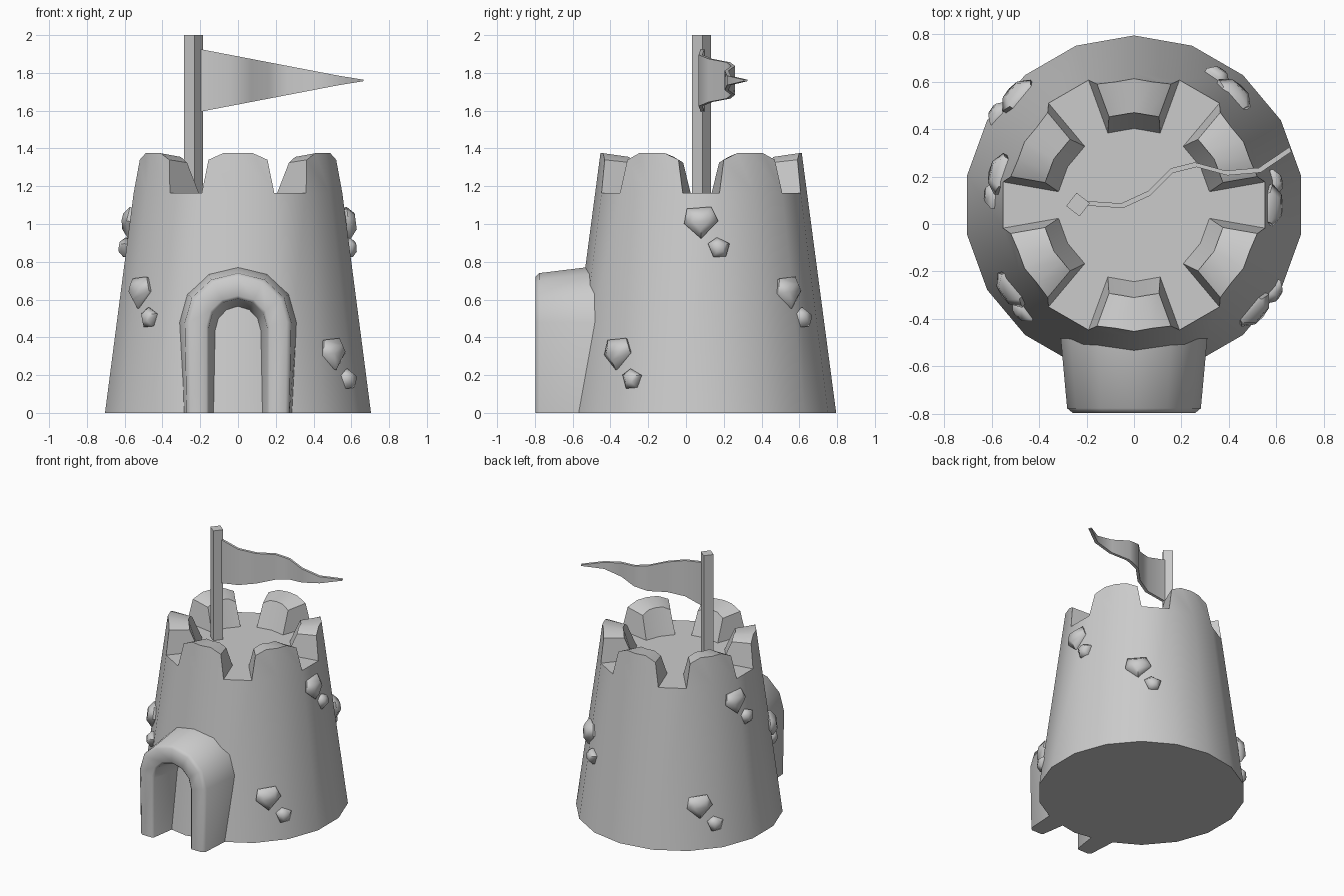
import bpy, bmesh
from math import radians, sin, cos, pi
from mathutils import Vector, Matrix

cube = bpy.data.objects.get("Cube")
if cube:
    bpy.data.objects.remove(cube, do_unlink=True)

CY = 0.08                        # tower axis
R_BASE, R_TOP, H_TOP, DECK = 0.715, 0.533, 1.375, 1.165

stone = bpy.data.materials.new("warm_grey_stone")
GREY = (0.6, 0.6, 0.6, 1)
stone.diffuse_color = GREY
stone.use_nodes = True
stone.node_tree.nodes["Principled BSDF"].inputs["Base Color"].default_value = GREY


def finish(name, bm, angle=30):
    bmesh.ops.recalc_face_normals(bm, faces=bm.faces[:])
    mesh = bpy.data.meshes.new(name)
    bm.to_mesh(mesh)
    bm.free()
    mesh.materials.append(stone)
    mesh.shade_smooth()
    mesh.set_sharp_from_angle(angle=radians(angle))
    obj = bpy.data.objects.new(name, mesh)
    bpy.context.collection.objects.link(obj)
    return obj


def polar(r, deg, z):
    return Vector((r * cos(radians(deg)), CY + r * sin(radians(deg)), z))


def radius(z):
    return R_BASE + (R_TOP - R_BASE) * z / H_TOP


def on_facet(r, mid, off):
    """Radius of a flat 20 degree facet at an offset from its corner."""
    return r * cos(radians(10)) / cos(radians(10 - abs(off)))


# Tower with battlements in one shell
bm = bmesh.new()
base = [bm.verts.new(polar(R_BASE, 10 + 20 * i, 0)) for i in range(18)]
rim = [bm.verts.new(polar(radius(DECK), 10 + 20 * i, DECK)) for i in range(18)]
bm.faces.new(base)
for i in range(18):
    j = (i + 1) % 18
    bm.faces.new((base[i], base[j], rim[j], rim[i]))

deck = []
for k in range(6):
    mid = 30 + 60 * k
    ob = rim[3 * k:3 * k + 3]
    ib = [bm.verts.new(polar(0.323, mid + a, DECK)) for a in (-20, 0, 20)]
    ot, it = [], []
    for a, zo, zi in ((-17, 1.34, 1.325), (-8.6, H_TOP, 1.355), (0, H_TOP, 1.355),
                      (8.6, H_TOP, 1.355), (17, 1.34, 1.325)):
        ot.append(bm.verts.new(polar(on_facet(radius(zo), mid, a), mid + a, zo)))
        it.append(bm.verts.new(polar(on_facet(0.39, mid, a), mid + a * 0.93, zi)))
    for b, t in ((ob, ot), (ib, it)):
        bm.faces.new((b[0], b[1], t[2], t[1], t[0]))
        bm.faces.new((b[1], b[2], t[4], t[3], t[2]))
    for n in range(4):
        bm.faces.new((ot[n], ot[n + 1], it[n + 1], it[n]))
    for e in (0, -1):
        bm.faces.new((ob[e], ot[e], it[e], ib[e]))
    deck += [ob[0], *ib, ob[2]]
bm.faces.new(deck)
finish("tower", bm, 28)

# Door arch: nested arch outlines, from the inside of the opening round to the outside
bm = bmesh.new()
rings = []
for foot, half, spring, top, y in (
        (0.11, 0.11, 0.43, 0.55, -0.48), (0.155, 0.155, 0.45, 0.605, -0.785),
        (0.168, 0.168, 0.46, 0.62, -0.797), (0.25, 0.258, 0.48, 0.72, -0.797),
        (0.272, 0.282, 0.48, 0.74, -0.777), (0.293, 0.312, 0.48, 0.78, -0.45)):
    pts = [(foot, 0)]
    pts += [(half * cos(pi * i / 6), spring + (top - spring) * sin(pi * i / 6)) for i in range(7)]
    pts.append((-foot, 0))
    rings.append([bm.verts.new((x, y, z)) for x, z in pts])
for r, ring in enumerate(rings):
    nxt = rings[(r + 1) % len(rings)]
    for i in range(len(ring) - 1):
        bm.faces.new((ring[i], ring[i + 1], nxt[i + 1], nxt[i]))
for end in (0, -1):
    bm.faces.new([ring[end] for ring in rings])
finish("door_arch", bm, 50)

# Flag pole
bm = bmesh.new()
bmesh.ops.create_cube(bm, size=1, matrix=Matrix.Translation((-0.236, 0.082, (DECK + 2) / 2))
                      @ Matrix.Rotation(radians(-38), 4, "Z")
                      @ Matrix.Diagonal((0.071, 0.071, 2 - DECK, 1)))
finish("flag_pole", bm)

# Waving pennant, tapering to a point
bm = bmesh.new()
path = [(-0.21, 0.088), (-0.05, 0.077), (0.065, 0.13), (0.16, 0.225),
        (0.26, 0.25), (0.39, 0.215), (0.53, 0.227), (0.66, 0.315)]
loops = []
for x, y in path:
    h = max(0.004, 0.163 * (0.66 - x) / 0.85)
    loops.append([bm.verts.new((x + s * 0.004, y - s * 0.01, 1.76 + v * h))
                  for s, v in ((-1, -1), (-1, 1), (1, 1), (1, -1))])
for a, b in zip(loops, loops[1:]):
    for i in range(4):
        j = (i + 1) % 4
        bm.faces.new((a[i], a[j], b[j], b[i]))
bm.faces.new(loops[0])
bm.faces.new(loops[-1])
finish("pennant", bm, 45)

# Loose wall stones, in pairs of a large and a small one
LARGE = [(-0.075, 0.07), (0.053, 0.08), (0.09, 0.005), (0, -0.09), (-0.09, -0.01)]
SMALL = [(-0.058, 0.02), (-0.01, 0.053), (0.058, 0.02), (0.037, -0.048), (-0.03, -0.053)]


def wall_stone(name, outline, deg, z, depth):
    bm = bmesh.new()
    out = Vector((cos(radians(deg)), sin(radians(deg)), (R_BASE - R_TOP) / H_TOP)).normalized()
    side = Vector((-sin(radians(deg)), cos(radians(deg)), 0))
    up = out.cross(side)
    centre = polar(radius(z) - 0.008, deg, z)
    layers = []
    for scale, d in ((0.85, -0.03), (1, 0.012), (0.5, depth)):
        layers.append([bm.verts.new(centre + side * u * scale + up * v * scale + out * d)
                       for u, v in outline])
    for a, b in zip(layers, layers[1:]):
        for i in range(5):
            j = (i + 1) % 5
            bm.faces.new((a[i], a[j], b[j], b[i]))
    bm.faces.new(layers[0])
    bm.faces.new(layers[-1])
    finish(name, bm, 60)


for n, (deg, z) in enumerate(((0, 1.01), (48, 0.64), (137, 0.315),
                              (167, 1.01), (214.5, 0.64), (319, 0.315))):
    wall_stone(f"large_wall_stone_{n + 1}", LARGE, deg, z, 0.05)
    wall_stone(f"small_wall_stone_{n + 1}", SMALL, deg + 9, z - 0.135, 0.04)
